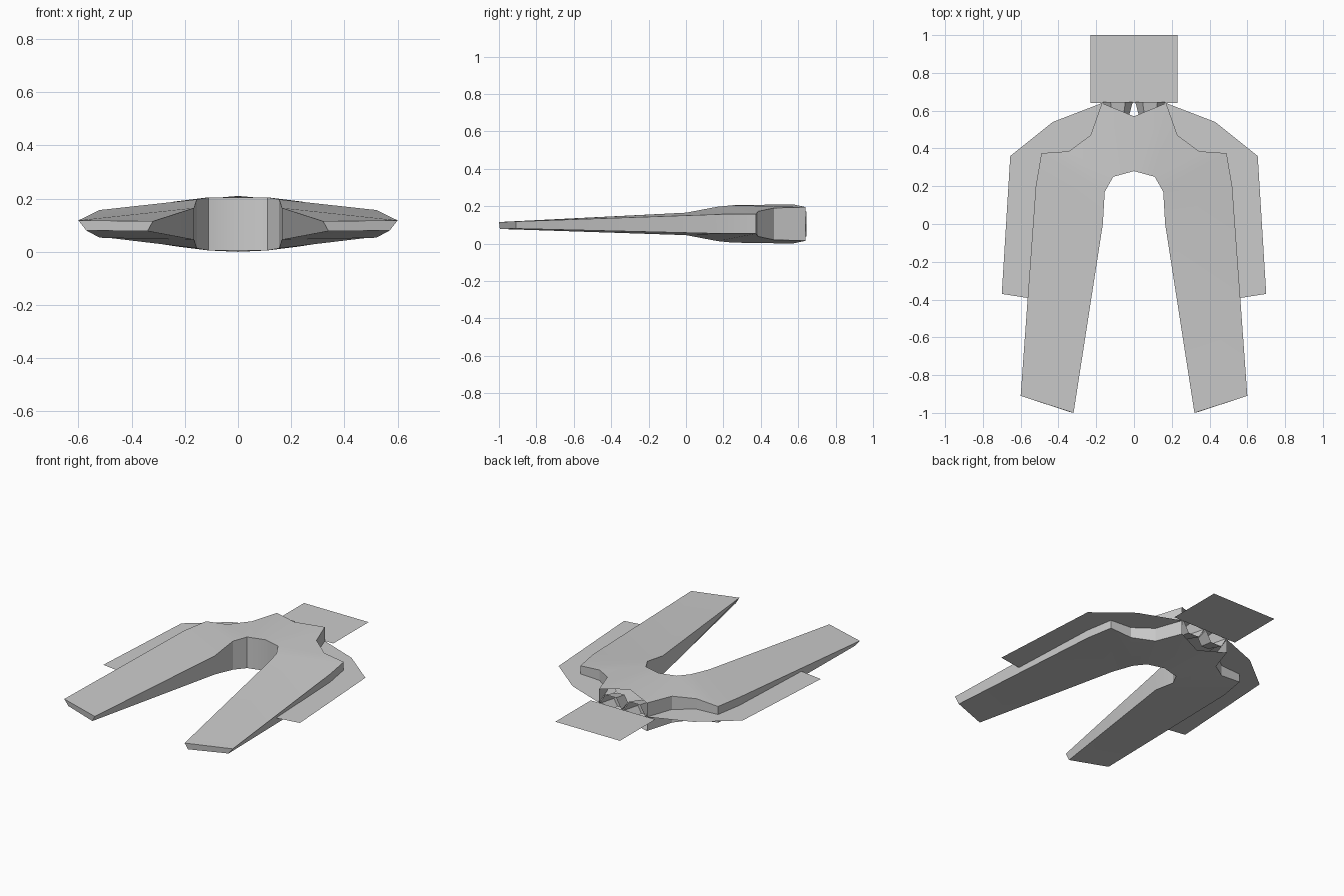
import bpy, bmesh, math

if "Cube" in bpy.data.objects:
    bpy.data.objects.remove(bpy.data.objects["Cube"])

MID = 0.105  # height of the horizontal symmetry plane


def make_object(name, verts, faces, mirror=True):
    mesh = bpy.data.meshes.new(name)
    mesh.from_pydata(verts, [], faces)
    bm = bmesh.new()
    bm.from_mesh(mesh)
    bmesh.ops.recalc_face_normals(bm, faces=bm.faces[:])
    bm.to_mesh(mesh)
    bm.free()
    obj = bpy.data.objects.new(name, mesh)
    bpy.context.collection.objects.link(obj)
    if mirror:
        mod = obj.modifiers.new("Mirror", 'MIRROR')
        mod.merge_threshold = 0.0005
    return obj


# Forked hull: right half outline, (x, y, top z)
outer = [(0, .57, .21), (.17, .64, .195), (.23, .47, .19), (.345, .385, .172),
         (.49, .375, .157), (.52, .2, .157), (.6, -.91, .118)]
inner = [(0, .28, .205), (.11, .25, .205), (.155, .17, .197),
         (.165, 0, .165), (.32, -1, .115)]
top = outer + inner
bottom = [(x, y, 2 * MID - z) for x, y, z in top]
bottom[6] = (.57, -.91, .08)
bottom[11] = (.34, -.995, .078)
n, k = len(top), len(outer)
deck = [(7, 0, 1, 8), (8, 1, 2), (8, 2, 3, 9), (9, 3, 4), (9, 4, 5, 10), (10, 5, 6, 11)]
faces = deck + [tuple(i + n for i in reversed(f)) for f in deck]
rim = [(i, i + 1) for i in range(1, k - 1)] + [(6, 11)] + [(i + 1, i) for i in range(k, n - 1)]
faces += [(a, b, b + n, a + n) for a, b in rim]
hull = make_object("forked_hull", top + bottom, faces)
bpy.context.view_layer.objects.active = hull
hull.select_set(True)
bpy.ops.object.shade_smooth_by_angle(angle=math.radians(25))

# Thin side wings, flat sheets through the middle of the hull
wing = [(.17, .64), (.43, .54), (.655, .36), (.70, -.37), (.56, -.392),
        (.45, -.39), (.40, .25), (.18, .45)]
make_object("side_wing", [(x, y, MID) for x, y in wing], [tuple(range(len(wing)))])

# Rear exhaust sheets
for name, x0, x1 in (("left_exhaust_sheet", -.23, -.035), ("right_exhaust_sheet", -.035, .23)):
    make_object(name, [(x0, .64, MID), (x1, .64, MID), (x1, 1, MID), (x0, 1, MID)],
                [(0, 1, 2, 3)], mirror=False)

# Flared six-sided nozzles, open at the rear
sides = 6
verts = []
for r, y in ((.05, .54), (.078, .645)):
    for i in range(sides):
        a = 2 * math.pi * i / sides
        verts.append((.085 + r * math.cos(a), y, MID + r * math.sin(a)))
faces = [(i, (i + 1) % sides, (i + 1) % sides + sides, i + sides) for i in range(sides)]
faces.append(tuple(range(sides)))
make_object("engine_nozzle", verts, faces)
